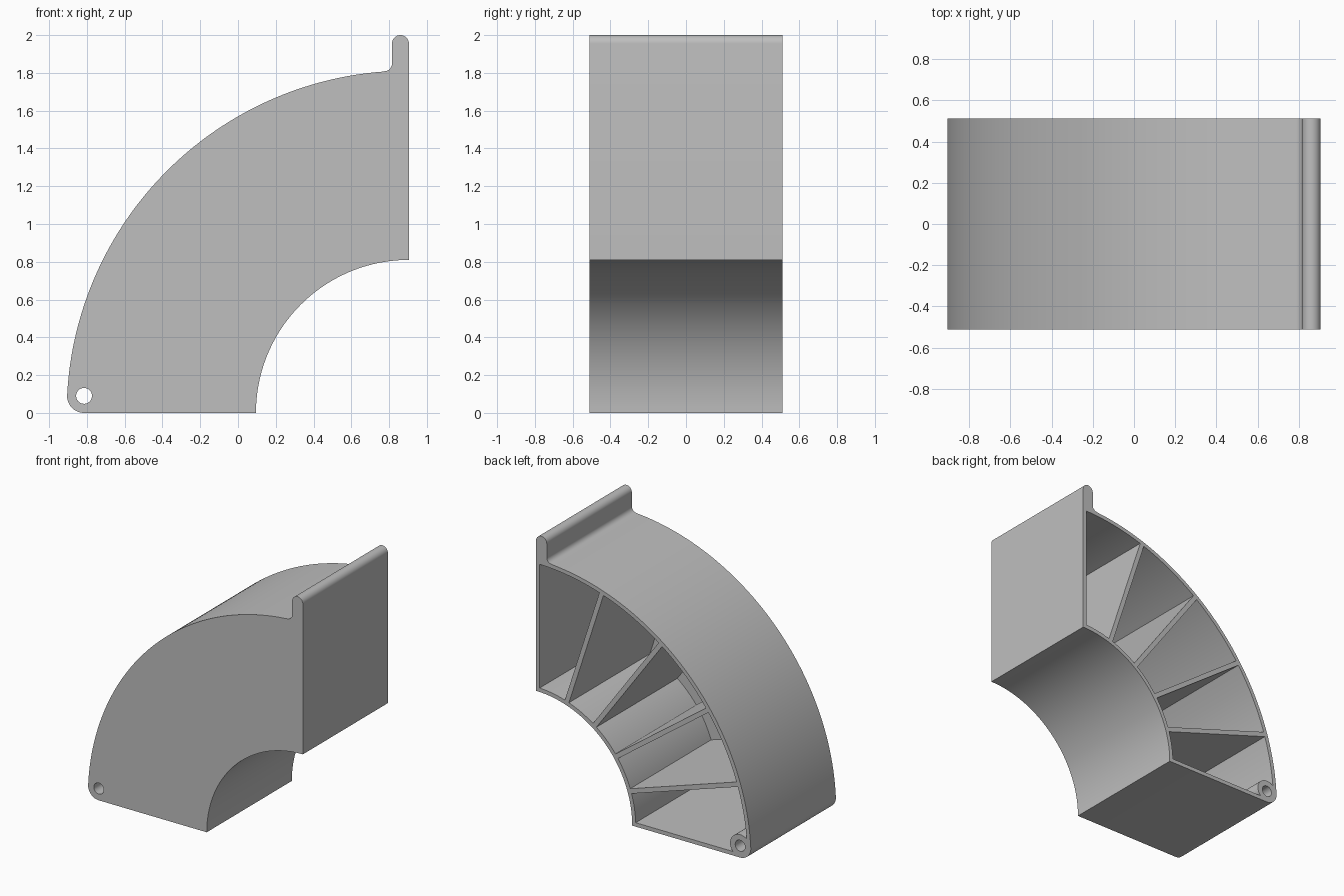
import bpy, bmesh
from math import sin, cos, asin, radians, pi

cube = bpy.data.objects.get("Cube")
if cube:
    bpy.data.objects.remove(cube, do_unlink=True)

CX = 0.905                  # centre of the quarter ring, at floor level
R_OUT, R_IN = 1.812, 0.81
HALF = 0.512                # half depth
WALL, RIB, FACE = 0.03, 0.036, 0.05
CELLS = 5
PIN = (-0.815, 0.09)        # hinge hole centre
PIN_R, BOSS_R = 0.042, 0.085

grey = bpy.data.materials.new("plain_grey")
grey.use_nodes = True
colour = (0.52, 0.52, 0.52, 1)
grey.diffuse_color = colour
grey.node_tree.nodes["Principled BSDF"].inputs["Base Color"].default_value = colour


def arc(centre, r, a0, a1, n):
    """Points in the xz plane, angles in radians from +x towards +z."""
    return [(centre[0] + r * cos(a0 + (a1 - a0) * i / n),
             centre[1] + r * sin(a0 + (a1 - a0) * i / n)) for i in range(n + 1)]


def prisms(name, outlines, y0, y1):
    """One object holding an extruded solid for each xz outline."""
    bm = bmesh.new()
    for pts in outlines:
        face = bm.faces.new([bm.verts.new((x, y0, z)) for x, z in pts])
        ext = bmesh.ops.extrude_face_region(bm, geom=[face])
        moved = [v for v in ext["geom"] if isinstance(v, bmesh.types.BMVert)]
        bmesh.ops.translate(bm, verts=moved, vec=(0, y1 - y0, 0))
    bmesh.ops.recalc_face_normals(bm, faces=bm.faces)
    mesh = bpy.data.meshes.new(name)
    bm.to_mesh(mesh)
    bm.free()
    mesh.materials.append(grey)
    obj = bpy.data.objects.new(name, mesh)
    bpy.context.collection.objects.link(obj)
    return obj


def combine(target, other, operation):
    mod = target.modifiers.new(operation.lower(), "BOOLEAN")
    mod.operation, mod.object, mod.solver = operation, other, "EXACT"
    bpy.context.view_layer.objects.active = target
    bpy.ops.object.modifier_apply(modifier=mod.name)
    bpy.data.objects.remove(other, do_unlink=True)


# Outer silhouette: inner arc, straight back, rounded tab, fillet, outer arc, rounded corner
centre = (CX, 0)
tab_r, fillet = 0.045, 0.04
fillet_c = (CX - 2 * tab_r - fillet, 1.849)
a_top = asin((CX - fillet_c[0]) / R_OUT)
outline = arc(centre, R_IN, pi, pi / 2, 48)
outline += arc((CX - tab_r, 2 - tab_r), tab_r, 0, pi, 16)
outline += arc(fillet_c, fillet, 0, -pi / 2 + a_top, 8)
outline += arc(centre, R_OUT, pi / 2 + a_top + 0.004, pi - asin(PIN[1] / R_OUT), 72)
outline += arc(PIN, PIN[1], pi + 0.05, 1.5 * pi, 12)
body = prisms("quarter_ring_housing", [outline], -HALF, HALF)

# Hollow cells, open at the back, leaving parallel-sided radial ribs
cells = []
r0, r1 = R_IN + WALL, R_OUT - WALL
step = radians(90 / CELLS)
for k in range(CELLS):
    low = WALL if k == 0 else RIB / 2
    high = WALL if k == CELLS - 1 else RIB / 2
    start, end = pi - k * step, pi - (k + 1) * step
    cells.append(arc(centre, r1, start - asin(low / r1), end + asin(high / r1), 16)
                 + arc(centre, r0, end + asin(high / r0), start - asin(low / r0), 12))
combine(body, prisms("cell_cutters", cells, -HALF + FACE, HALF + 0.1), "DIFFERENCE")

# Hinge boss in the lower corner, with a hole right through
circle = lambda r: arc(PIN, r, 0, 2 * pi, 32)[:-1]
combine(body, prisms("hinge_boss", [circle(BOSS_R)], -HALF + FACE / 2, HALF), "UNION")
combine(body, prisms("hole_cutter", [circle(PIN_R)], -HALF - 0.1, HALF + 0.1), "DIFFERENCE")

# Smooth curved faces, sharp edges
bpy.ops.object.select_all(action="DESELECT")
body.select_set(True)
bpy.context.view_layer.objects.active = body
bpy.ops.object.shade_smooth_by_angle(angle=radians(30))
